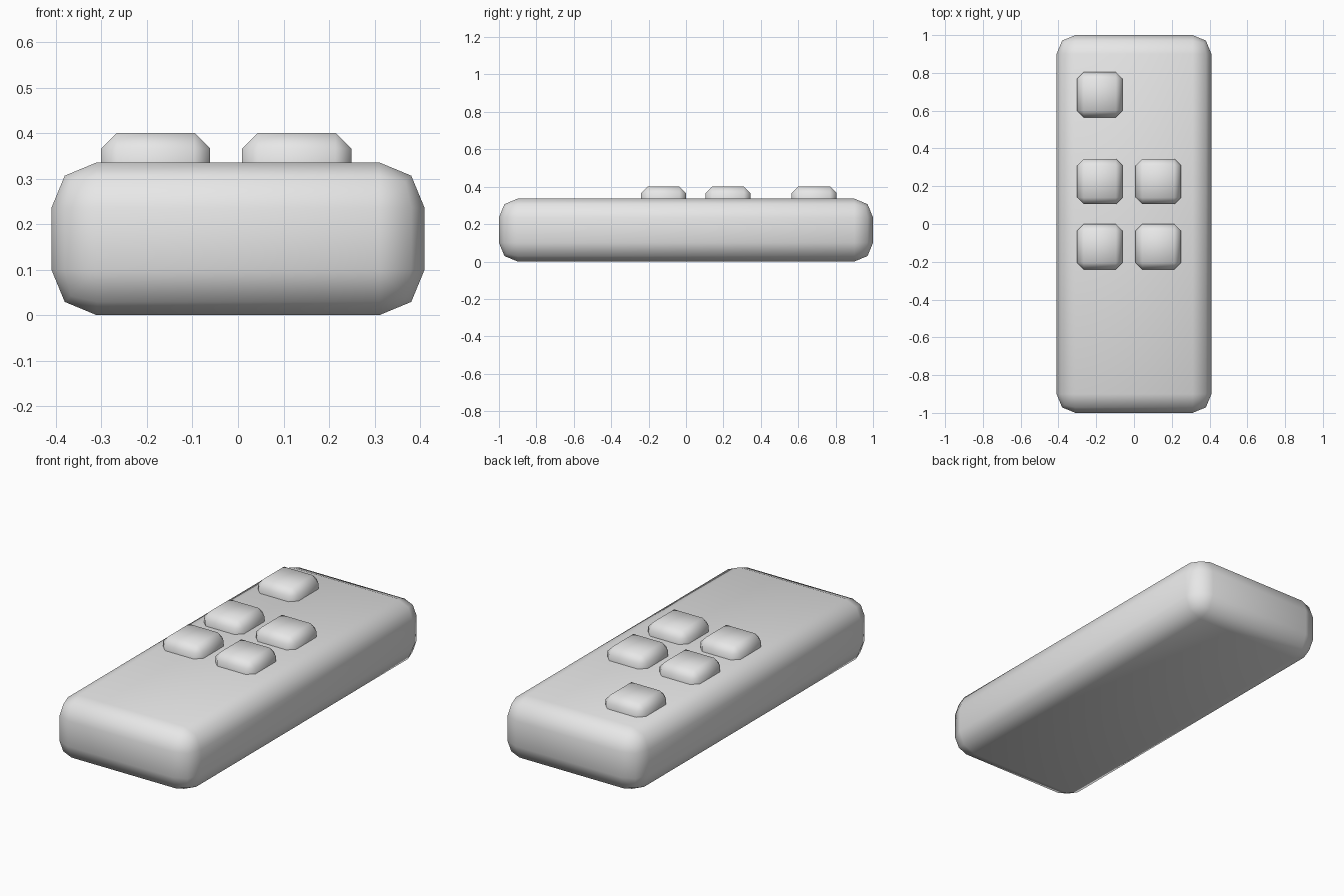
import bpy

# Remove the default cube
cube = bpy.data.objects.get("Cube")
if cube:
    bpy.data.objects.remove(cube, do_unlink=True)

# Single plain grey
grey = bpy.data.materials.new("light_grey")
grey.use_nodes = True
GREY = (0.8, 0.8, 0.8, 1.0)
grey.diffuse_color = GREY
grey.node_tree.nodes["Principled BSDF"].inputs["Base Color"].default_value = GREY


def rounded_box(name, size, centre, bevel, segments):
    """Box with bevelled edges and smooth shading."""
    bpy.ops.mesh.primitive_cube_add(size=1, location=centre)
    obj = bpy.context.object
    obj.name = name
    obj.scale = size
    bpy.ops.object.transform_apply(location=False, rotation=False, scale=True)
    mod = obj.modifiers.new("rounded_edges", "BEVEL")
    mod.width = bevel
    mod.segments = segments
    mod.limit_method = "NONE"
    bpy.ops.object.modifier_apply(modifier=mod.name)
    bpy.ops.object.shade_smooth()
    obj.data.materials.append(grey)
    return obj


# Handset body
BODY_HEIGHT = 0.336
rounded_box("body", (0.82, 2.0, BODY_HEIGHT), (0, 0, BODY_HEIGHT / 2), 0.1, 2)

# Buttons: one power key, then a two by two keypad, sunk into the body
LEFT_COLUMN, RIGHT_COLUMN = 0.129, -0.181
buttons = {
    "power_button": (RIGHT_COLUMN, 0.685),
    "upper_right_button": (RIGHT_COLUMN, 0.225),
    "upper_left_button": (LEFT_COLUMN, 0.225),
    "lower_right_button": (RIGHT_COLUMN, -0.12),
    "lower_left_button": (LEFT_COLUMN, -0.12),
}
BUTTON_TOP, BUTTON_HEIGHT = 0.401, 0.15
for name, (x, y) in buttons.items():
    rounded_box(name, (0.24, 0.24, BUTTON_HEIGHT),
                (x, y, BUTTON_TOP - BUTTON_HEIGHT / 2), 0.035, 1)
